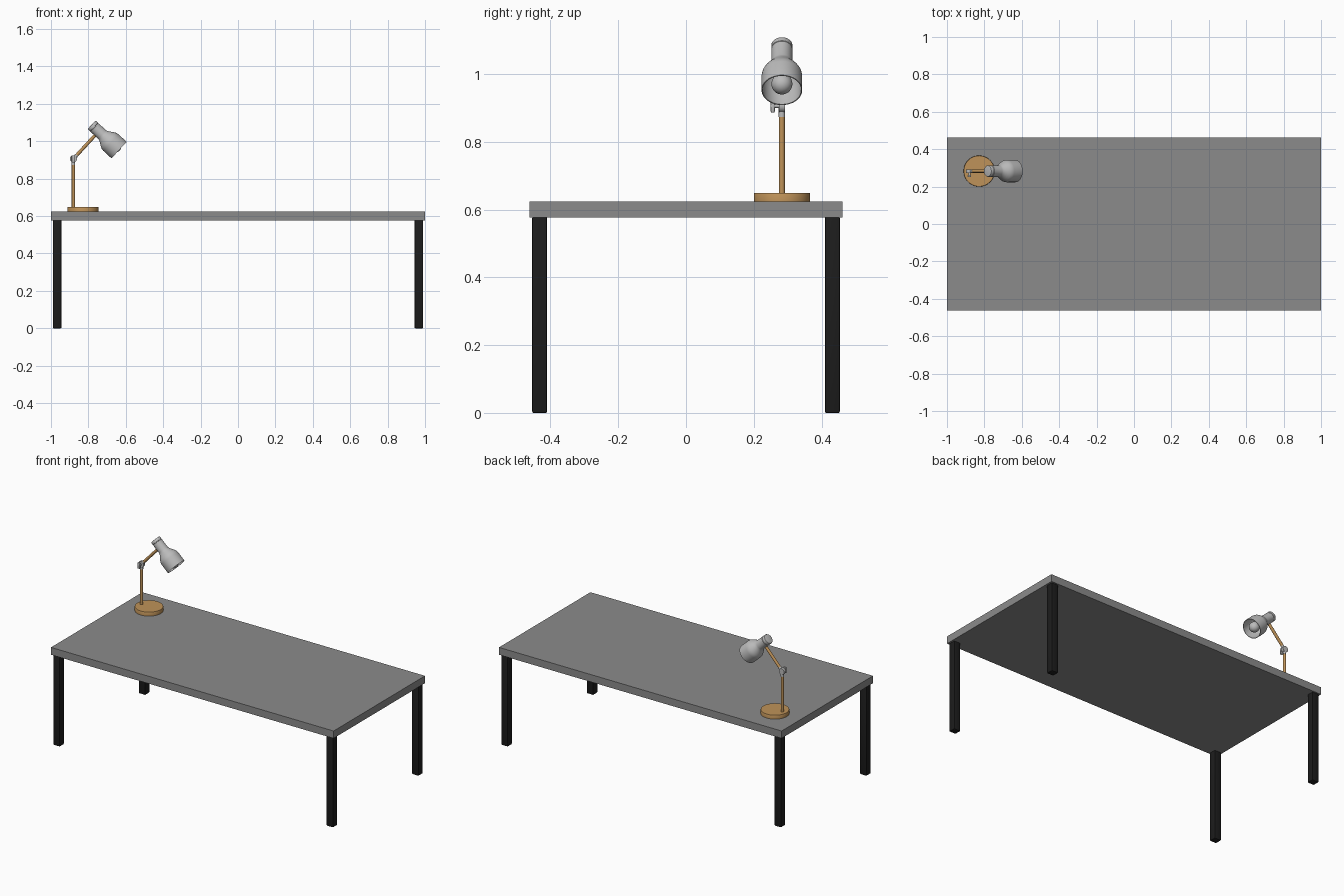
import bpy, bmesh, math
from mathutils import Vector, Matrix

if "Cube" in bpy.data.objects:
    bpy.data.objects.remove(bpy.data.objects["Cube"])


def material(name, rgb):
    m = bpy.data.materials.new(name)
    m.diffuse_color = (*rgb, 1)
    m.use_nodes = True
    m.node_tree.nodes["Principled BSDF"].inputs["Base Color"].default_value = m.diffuse_color
    return m


WOOD = material("wood", (0.52, 0.29, 0.10))
BLACK = material("black_metal", (0.012, 0.012, 0.012))
TOP = material("grey_top", (0.26, 0.26, 0.26))
METAL = material("light_metal", (0.5, 0.5, 0.5))


def finish(name, bm, mat, smooth=True):
    bmesh.ops.recalc_face_normals(bm, faces=bm.faces)
    me = bpy.data.meshes.new(name)
    bm.to_mesh(me)
    bm.free()
    me.materials.append(mat)
    ob = bpy.data.objects.new(name, me)
    bpy.context.collection.objects.link(ob)
    if smooth:
        bpy.ops.object.select_all(action='DESELECT')
        ob.select_set(True)
        bpy.context.view_layer.objects.active = ob
        bpy.ops.object.shade_smooth_by_angle(angle=math.radians(35))
    return ob


def box(name, lo, hi, mat, bevel=0.0):
    lo, hi = Vector(lo), Vector(hi)
    bm = bmesh.new()
    bmesh.ops.create_cube(bm, size=1, matrix=Matrix.Translation((lo + hi) / 2)
                          @ Matrix.Diagonal((*(hi - lo), 1)))
    if bevel:
        bmesh.ops.bevel(bm, geom=bm.edges[:], offset=bevel, segments=2,
                        profile=0.5, affect='EDGES')
    return finish(name, bm, mat, smooth=bool(bevel))


def lathe(name, profile, origin, axis, mat, steps=48):
    """Spin (radius, distance along axis) points around an axis."""
    bm = bmesh.new()
    vs = [bm.verts.new((r, 0, t)) for r, t in profile]
    es = [bm.edges.new(p) for p in zip(vs, vs[1:])]
    bmesh.ops.spin(bm, geom=vs + es, cent=(0, 0, 0), axis=(0, 0, 1),
                   angle=math.tau, steps=steps, use_duplicate=False)
    bmesh.ops.remove_doubles(bm, verts=bm.verts, dist=1e-5)
    rot = Vector((0, 0, 1)).rotation_difference(Vector(axis)).to_matrix().to_4x4()
    bm.transform(Matrix.Translation(origin) @ rot)
    return finish(name, bm, mat)


def rod(name, a, b, r, mat, steps=24):
    a, b = Vector(a), Vector(b)
    n = (b - a).length
    return lathe(name, [(0, 0), (r, 0), (r, n), (0, n)], a, b - a, mat, steps)


# table
box("table_top", (-1, -0.462, 0.577), (1, 0.462, 0.624), TOP)
for sx, side in ((-1, "left"), (1, "right")):
    for sy, end in ((-1, "front"), (1, "back")):
        c = Vector((sx * 0.967, sy * 0.432, 0))
        box(f"{end}_{side}_leg", c - Vector((0.023, 0.022, 0)),
            c + Vector((0.023, 0.022, 0.578)), BLACK, 0.004)

# lamp base and post
Y = 0.283
lathe("lamp_base", [(0, 0), (0.083, 0), (0.083, 0.023), (0.082, 0.025), (0, 0.025)],
      (-0.828, Y, 0.624), (0, 0, 1), WOOD, 64)
joint = Vector((-0.88, Y, 0.906))
rod("lamp_post", (-0.88, Y, 0.645), (-0.88, Y, 0.876), 0.009, WOOD)

# head axis, pointing down and to the right
tilt = math.radians(42.6)
d = Vector((math.cos(tilt), 0, -math.sin(tilt)))
cap = Vector((-0.783, Y, 1.088))

# joint: hub, collars, bolt and tightening wing
arm_end = cap + d * 0.052 + Vector((d.z, 0, -d.x)) * 0.026
arm_dir = (arm_end - joint).normalized()
rod("joint_hub", joint - Vector((0, 0.009, 0)), joint + Vector((0, 0.009, 0)), 0.019, METAL, 32)
rod("post_collar", (-0.88, Y, 0.874), (-0.88, Y, 0.9), 0.0095, METAL)
rod("arm_collar", joint, joint + arm_dir * 0.028, 0.0095, METAL)
rod("joint_bolt", (-0.88, 0.25, 0.906), (-0.88, Y, 0.906), 0.006, METAL)
box("joint_wing", (-0.889, 0.25, 0.886), (-0.871, 0.262, 0.924), METAL, 0.004)
rod("lamp_arm", joint + arm_dir * 0.026, arm_end, 0.009, WOOD)

# shade: rounded cap, groove, tube, flare, rim, inner wall
lathe("lamp_shade", [
    (0, 0), (0.026, 0), (0.029, 0.001), (0.031, 0.004), (0.031, 0.018),
    (0.0295, 0.019), (0.0295, 0.021), (0.031, 0.022), (0.031, 0.078),
    (0.033, 0.085), (0.038, 0.094), (0.046, 0.106), (0.053, 0.117),
    (0.058, 0.128), (0.060, 0.140), (0.060, 0.200), (0.057, 0.200),
    (0.057, 0.140), (0.050, 0.118), (0.036, 0.096), (0.028, 0.080), (0, 0.080)],
    cap, d, METAL, 64)

# bulb: neck running into a round globe
R, C = 0.031, 0.173
globe = [(R * math.sin(a), C - R * math.cos(a))
         for a in (math.radians(25 + 155 * i / 16) for i in range(16))]
lathe("bulb", [(0, 0.079), (0.013, 0.079), (0.013, 0.138)] + globe + [(0, C + R)],
      cap, d, METAL, 40)
